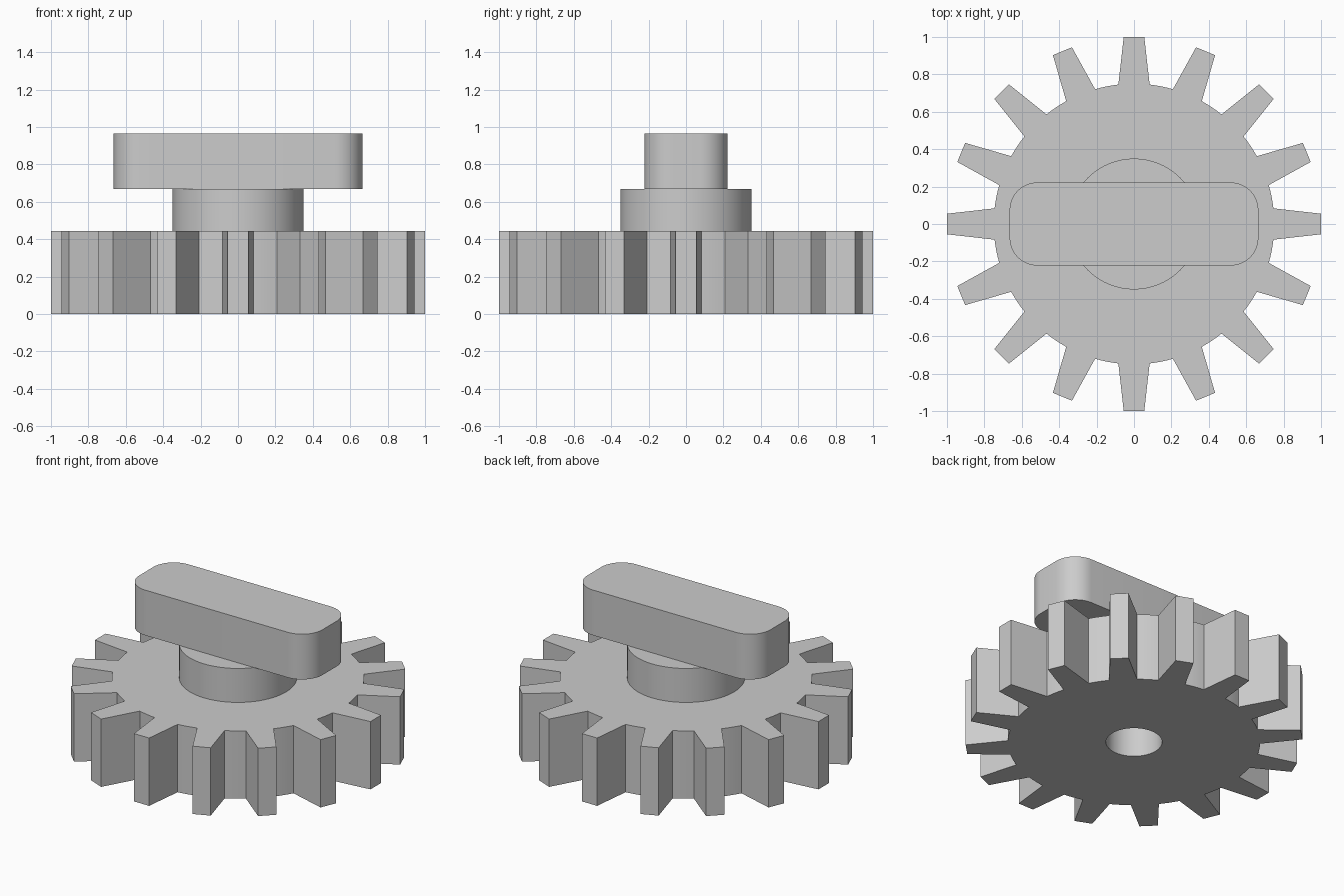
import bpy
import bmesh
from math import cos, sin, radians, pi

cube = bpy.data.objects.get("Cube")
if cube:
    bpy.data.objects.remove(cube, do_unlink=True)

TEETH = 16
ROOT_R, TIP_R, BORE_R = 0.75, 1.0015, 0.167
GEAR_TOP, HUB_TOP, GRIP_TOP = 0.445, 0.668, 0.965

grey = bpy.data.materials.new("plain grey")
grey.use_nodes = True
colour = (0.604, 0.604, 0.604, 1)
grey.diffuse_color = colour
grey.node_tree.nodes["Principled BSDF"].inputs["Base Color"].default_value = colour


def polar(r, a):
    return r * cos(a), r * sin(a)


def finish(name, bm):
    bmesh.ops.recalc_face_normals(bm, faces=bm.faces[:])
    mesh = bpy.data.meshes.new(name)
    bm.to_mesh(mesh)
    bm.free()
    mesh.materials.append(grey)
    obj = bpy.data.objects.new(name, mesh)
    bpy.context.collection.objects.link(obj)
    bpy.ops.object.select_all(action="DESELECT")
    obj.select_set(True)
    bpy.context.view_layer.objects.active = obj
    bpy.ops.object.shade_smooth_by_angle(angle=radians(20))
    return obj


def prism(name, outline, z0, z1):
    """Extrude a closed outline upwards into a solid."""
    bm = bmesh.new()
    base = bm.faces.new([bm.verts.new((x, y, z0)) for x, y in outline])
    ext = bmesh.ops.extrude_face_region(bm, geom=[base], use_keep_orig=True)
    top = [v for v in ext["geom"] if isinstance(v, bmesh.types.BMVert)]
    bmesh.ops.translate(bm, verts=top, vec=(0, 0, z1 - z0))
    return finish(name, bm)


# Gear wheel: tapered teeth around a bored disc
base_a, tip_a, pitch = radians(6.4), radians(3.15), 2 * pi / TEETH
tooth = [(-base_a, ROOT_R), (-tip_a, TIP_R), (tip_a, TIP_R), (base_a, ROOT_R)]
gap = pitch - 2 * base_a
tooth += [(base_a + gap * k / 4, ROOT_R) for k in (1, 2, 3)]
profile = [(i * pitch + a, r) for i in range(TEETH) for a, r in tooth]

bm = bmesh.new()
rings = [[bm.verts.new((*polar(r or BORE_R, a), z)) for a, r in pts]
         for pts, z in ((profile, 0), (profile, GEAR_TOP),
                        ([(a, 0) for a, r in profile], GEAR_TOP),
                        ([(a, 0) for a, r in profile], 0))]
n = len(profile)
for k in range(4):
    lower, upper = rings[k], rings[(k + 1) % 4]
    for i in range(n):
        j = (i + 1) % n
        bm.faces.new((lower[i], lower[j], upper[j], upper[i]))
finish("gear_wheel", bm)

# Round hub on top of the wheel
prism("hub", [polar(0.35, 2 * pi * i / 64) for i in range(64)], GEAR_TOP, HUB_TOP)

# Grip bar with rounded ends
HALF_X, HALF_Y, CORNER = 0.665, 0.222, 0.148
outline = []
for q, (sx, sy) in enumerate(((1, 1), (-1, 1), (-1, -1), (1, -1))):
    for i in range(13):
        x, y = polar(CORNER, (q + i / 12) * pi / 2)
        outline.append((sx * (HALF_X - CORNER) + x, sy * (HALF_Y - CORNER) + y))
prism("grip_bar", outline, HUB_TOP, GRIP_TOP)
